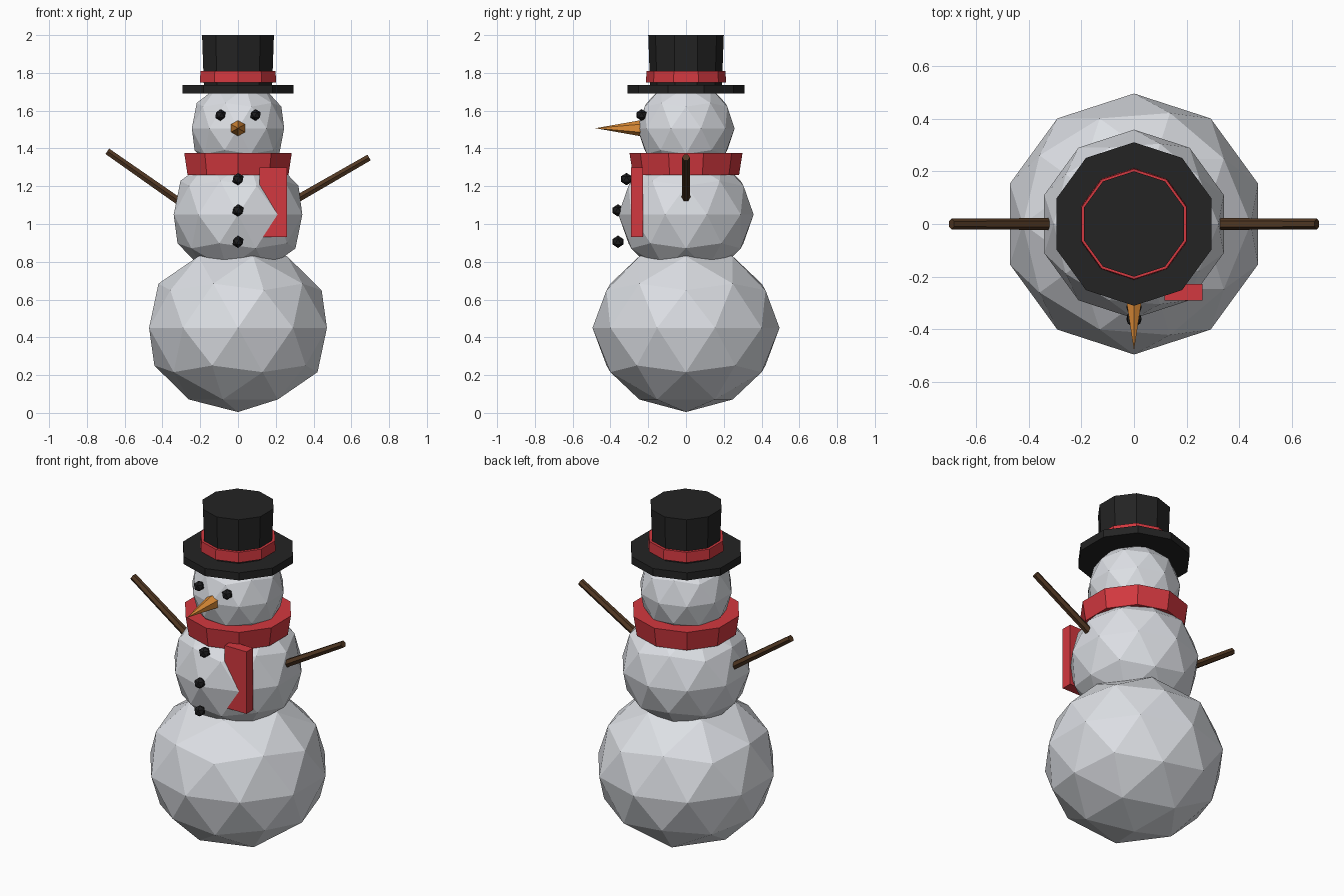
import bpy, bmesh
from mathutils import Vector, Matrix

default = bpy.data.objects.get("Cube")
if default:
    bpy.data.objects.remove(default, do_unlink=True)


def material(name, rgb):
    m = bpy.data.materials.new(name)
    m.use_nodes = True
    col = (*rgb, 1)
    m.diffuse_color = col
    bsdf = m.node_tree.nodes["Principled BSDF"]
    bsdf.inputs["Base Color"].default_value = col
    bsdf.inputs["Roughness"].default_value = 0.9
    return m


SNOW = material("snow", (0.72, 0.74, 0.78))
RED = material("scarf red", (0.65, 0.04, 0.05))
FELT = material("hat black", (0.017, 0.017, 0.017))
COAL = material("coal", (0.012, 0.012, 0.013))
CARROT = material("carrot orange", (0.74, 0.27, 0.04))
BARK = material("bark brown", (0.085, 0.04, 0.017))


def finish(name, bm, mat):
    me = bpy.data.meshes.new(name)
    bm.to_mesh(me)
    bm.free()
    me.materials.append(mat)
    ob = bpy.data.objects.new(name, me)
    bpy.context.collection.objects.link(ob)
    return ob


def ball(name, mat, loc, r, squash=1.0, detail=2):
    bm = bmesh.new()
    bmesh.ops.create_icosphere(bm, subdivisions=detail, radius=r)
    ob = finish(name, bm, mat)
    bmesh_scale = Matrix.Diagonal((1, 1, squash, 1))
    ob.data.transform(Matrix.Translation(loc) @ bmesh_scale)
    return ob


def cone(name, mat, start, end, r1, r2, sides=10):
    """Capped cone or cylinder running from start to end."""
    a, b = Vector(start), Vector(end)
    axis = b - a
    bm = bmesh.new()
    bmesh.ops.create_cone(bm, cap_ends=True, segments=sides,
                          radius1=r1, radius2=r2, depth=axis.length)
    turn = Vector((0, 0, 1)).rotation_difference(axis).to_matrix().to_4x4()
    bm.transform(Matrix.Translation((a + b) / 2) @ turn)
    return finish(name, bm, mat)


def disc(name, mat, z0, z1, r1, r2):
    return cone(name, mat, (0, 0, z0), (0, 0, z1), r1, r2)


# Snowballs
ball("lower_snowball", SNOW, (0, 0, 0.45), 0.495, 0.9)
ball("middle_snowball", SNOW, (0, 0, 1.05), 0.358, 0.95)
ball("head", SNOW, (0, 0, 1.506), 0.257)

# Hat
disc("hat_brim", FELT, 1.69, 1.735, 0.31, 0.31)
disc("hat_crown", FELT, 1.73, 2.0, 0.19, 0.2)
disc("hat_band", RED, 1.75, 1.81, 0.212, 0.209)

# Scarf
disc("scarf_wrap", RED, 1.26, 1.375, 0.281, 0.299)
bm = bmesh.new()
bmesh.ops.create_cube(bm, size=1)
bm.transform(Matrix.Translation((0.187, -0.259, 1.115))
             @ Matrix.Diagonal((0.144, 0.062, 0.37, 1)))
finish("scarf_tail", bm, RED)

# Face
for side, x in (("right", -0.093), ("left", 0.093)):
    ball(side + "_eye", COAL, (x, -0.235, 1.577), 0.031, detail=1)
cone("carrot_nose", CARROT, (0, -0.225, 1.507), (0, -0.48, 1.507), 0.045, 0, 6)

# Coal buttons
for i, (y, z) in enumerate(((-0.315, 1.238), (-0.36, 1.072), (-0.36, 0.906))):
    ball(f"button_{i + 1}", COAL, (0, y, z), 0.033, detail=1)

# Stick arms
cone("right_arm", BARK, (-0.27, 0, 1.09), (-0.692, 0, 1.385), 0.023, 0.02, 6)
cone("left_arm", BARK, (0.27, 0, 1.108), (0.694, 0, 1.352), 0.023, 0.02, 6)
